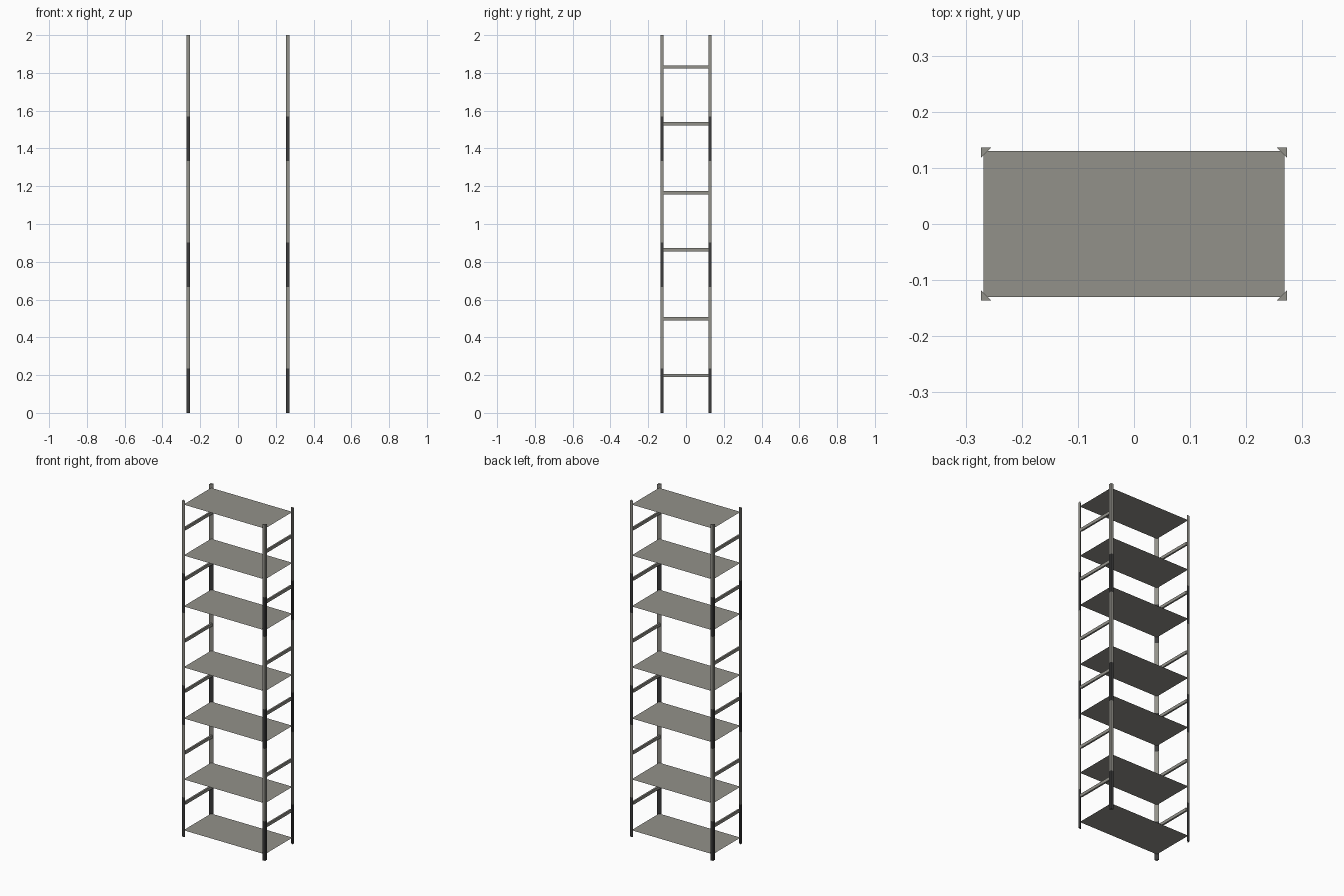
import bpy

if "Cube" in bpy.data.objects:
    bpy.data.objects.remove(bpy.data.objects["Cube"])

def material(name, rgb):
    m = bpy.data.materials.new(name)
    m.diffuse_color = (*rgb, 1)
    m.use_nodes = True
    m.node_tree.nodes["Principled BSDF"].inputs["Base Color"].default_value = m.diffuse_color
    return m

GREY = material("warm_grey_metal", (0.29, 0.285, 0.255))
DARK = material("dark_sleeve_grey", (0.045, 0.045, 0.045))

X, Y, LEG = 0.273, 0.136, 0.018      # outer corner of posts, profile leg
MODULE = 0.6667                      # height of one repeating section
SLEEVE = 0.235                       # dark lower part of each section

def add_mesh(name, verts, faces, mat):
    me = bpy.data.meshes.new(name)
    me.from_pydata(verts, [], faces)
    me.materials.append(mat)
    ob = bpy.data.objects.new(name, me)
    bpy.context.collection.objects.link(ob)
    return ob

def prism(name, sx, sy, z0, z1, mat):
    # triangular post section with its right angle at the outer corner
    tri = [(X, Y), (X - LEG, Y), (X, Y - LEG)]
    if sx * sy < 0:
        tri.reverse()
    v = [(sx * x, sy * y, z) for z in (z0, z1) for x, y in tri]
    f = [(2, 1, 0), (3, 4, 5)] + [(i, (i + 1) % 3, (i + 1) % 3 + 3, i + 3) for i in range(3)]
    add_mesh(name, v, f, mat)

def box(name, cx, cz, sx, sy, sz, mat):
    bpy.ops.mesh.primitive_cube_add(size=1, location=(cx, 0, cz))
    ob = bpy.context.object
    ob.name = name
    ob.scale = (sx, sy, sz)
    ob.data.materials.append(mat)

# Corner posts: dark sleeve below, grey tube above, in three sections
for k in range(3):
    z = k * MODULE
    top = 2.0 if k == 2 else z + MODULE
    for sx in (-1, 1):
        for sy in (-1, 1):
            prism("post_sleeve", sx, sy, z, z + SLEEVE, DARK)
            prism("post_tube", sx, sy, z + SLEEVE, top, GREY)
        # Side rungs
        for h in (0.198, 0.498):
            box("side_rung", sx * 0.262, z + h, 0.01, 0.25, 0.018, GREY)

# Thin sheet shelves
W, D = 0.268, 0.13
for z in (0.036, 0.339, 0.702, 1.006, 1.369, 1.672, 1.975):
    add_mesh("shelf", [(-W, -D, z), (W, -D, z), (W, D, z), (-W, D, z)], [(0, 1, 2, 3)], GREY)
